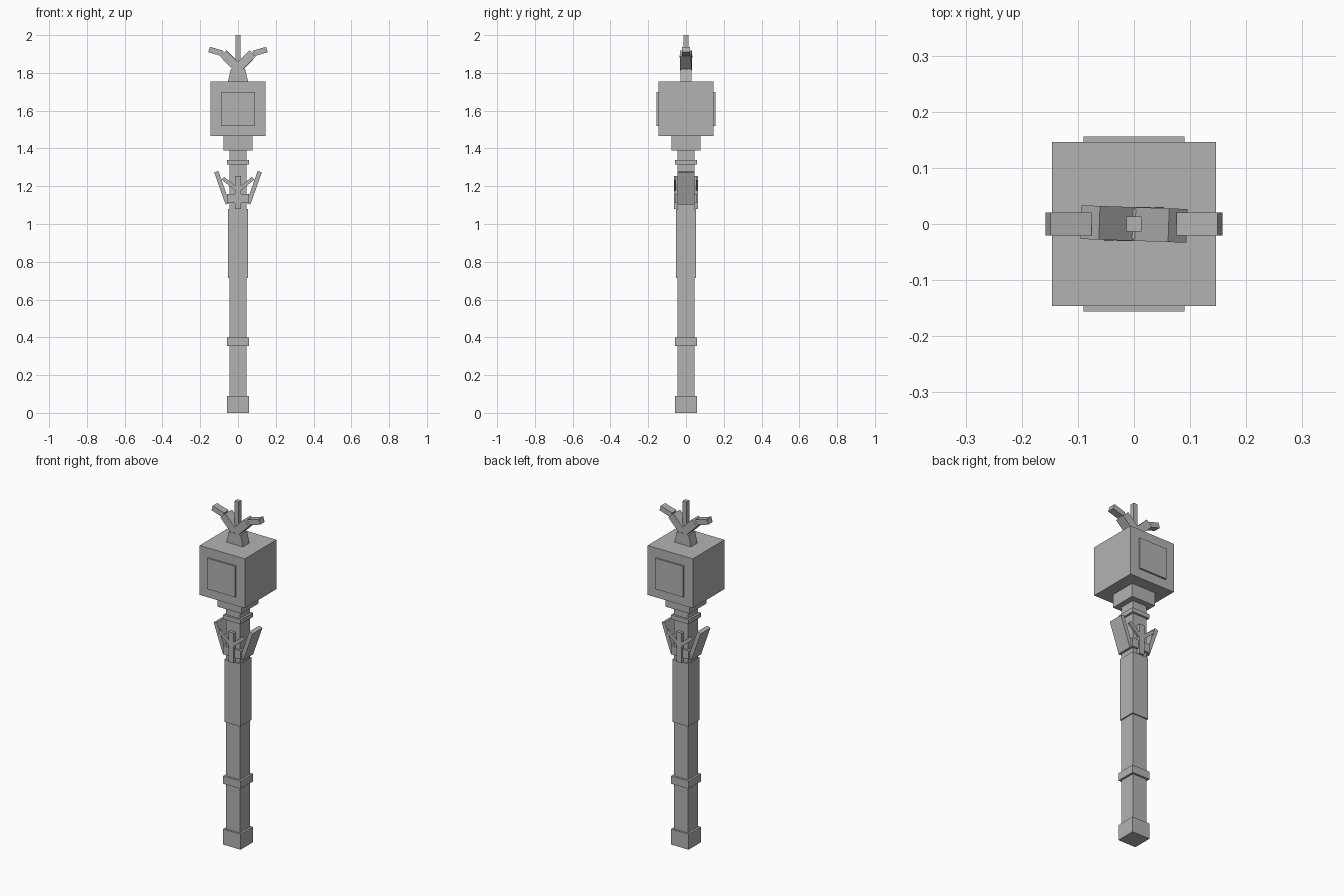
import bpy, bmesh, math
from mathutils import Matrix, Vector

if "Cube" in bpy.data.objects:
    bpy.data.objects.remove(bpy.data.objects["Cube"])

grey = bpy.data.materials.new("stone grey")
grey.diffuse_color = (0.45, 0.45, 0.45, 1)
grey.use_nodes = True
grey.node_tree.nodes["Principled BSDF"].inputs["Base Color"].default_value = grey.diffuse_color


def box(name, x, y, z0, z1, top=1.0, cy=0.0):
    """Upright box with half sizes x, y; top scales the upper face in x."""
    bm = bmesh.new()
    bmesh.ops.create_cube(bm, size=2)
    for v in bm.verts:
        k = top if v.co.z > 0 else 1
        v.co = (v.co.x * x * k, v.co.y * y + cy, z1 if v.co.z > 0 else z0)
    return finish(name, bm)


def beam(name, a, b, thick, depth, cy=0.0, yaw=0.0):
    """Slanted box in the xz plane running from a to b."""
    a, b = Vector((a[0], 0, a[1])), Vector((b[0], 0, b[1]))
    d = b - a
    bm = bmesh.new()
    bmesh.ops.create_cube(bm, size=1)
    m = (Matrix.Rotation(yaw, 4, 'Z') @ Matrix.Translation((a + b) / 2 + Vector((0, cy, 0)))
         @ Matrix.Rotation(math.atan2(d.x, d.z), 4, 'Y')
         @ Matrix.Diagonal((thick, depth, d.length, 1)))
    bm.transform(m)
    return finish(name, bm)


def finish(name, bm):
    bmesh.ops.recalc_face_normals(bm, faces=bm.faces)
    me = bpy.data.meshes.new(name)
    bm.to_mesh(me)
    bm.free()
    me.materials.append(grey)
    ob = bpy.data.objects.new(name, me)
    bpy.context.collection.objects.link(ob)
    return ob


# Shaft, grip and rings
box("foot", 0.057, 0.057, 0, 0.09)
box("shaft", 0.045, 0.045, 0.09, 1.39)
box("lower_ring", 0.057, 0.057, 0.355, 0.40)
box("grip", 0.052, 0.052, 0.715, 1.08)
box("bracket_ring", 0.057, 0.057, 1.11, 1.16)
box("upper_ring", 0.057, 0.057, 1.315, 1.34)

# Head block with front and back plates
box("collar", 0.077, 0.077, 1.39, 1.467)
box("head", 0.146, 0.146, 1.467, 1.755)
for s, side in ((-1, "front"), (1, "back")):
    box(side + "_plate", 0.09, 0.005, 1.52, 1.70, cy=s * 0.151)
    # Upright bar and branching struts below the head
    box(side + "_bar", 0.016, 0.0095, 1.08, 1.255, cy=s * 0.0545)
    for t in (-1, 1):
        beam(side + "_strut", (0, 1.178), (t * 0.08, 1.242), 0.02, 0.011, cy=s * 0.0575)

# Crown on top of the head
box("crown_base", 0.053, 0.03, 1.755, 1.82, top=0.72)
box("spike_base", 0.027, 0.027, 1.80, 1.86)
box("spike", 0.013, 0.013, 1.84, 2.0)
for s in (-1, 1):
    beam("antler", (s * 0.003, 1.828), (s * 0.078, 1.903), 0.046, 0.06, yaw=-0.035)
    beam("antler_tip", (s * 0.08, 1.902), (s * 0.153, 1.924), 0.03, 0.041)
    # Side wings
    beam("wing", (s * 0.055, 1.107), (s * 0.115, 1.277), 0.023, 0.09)
